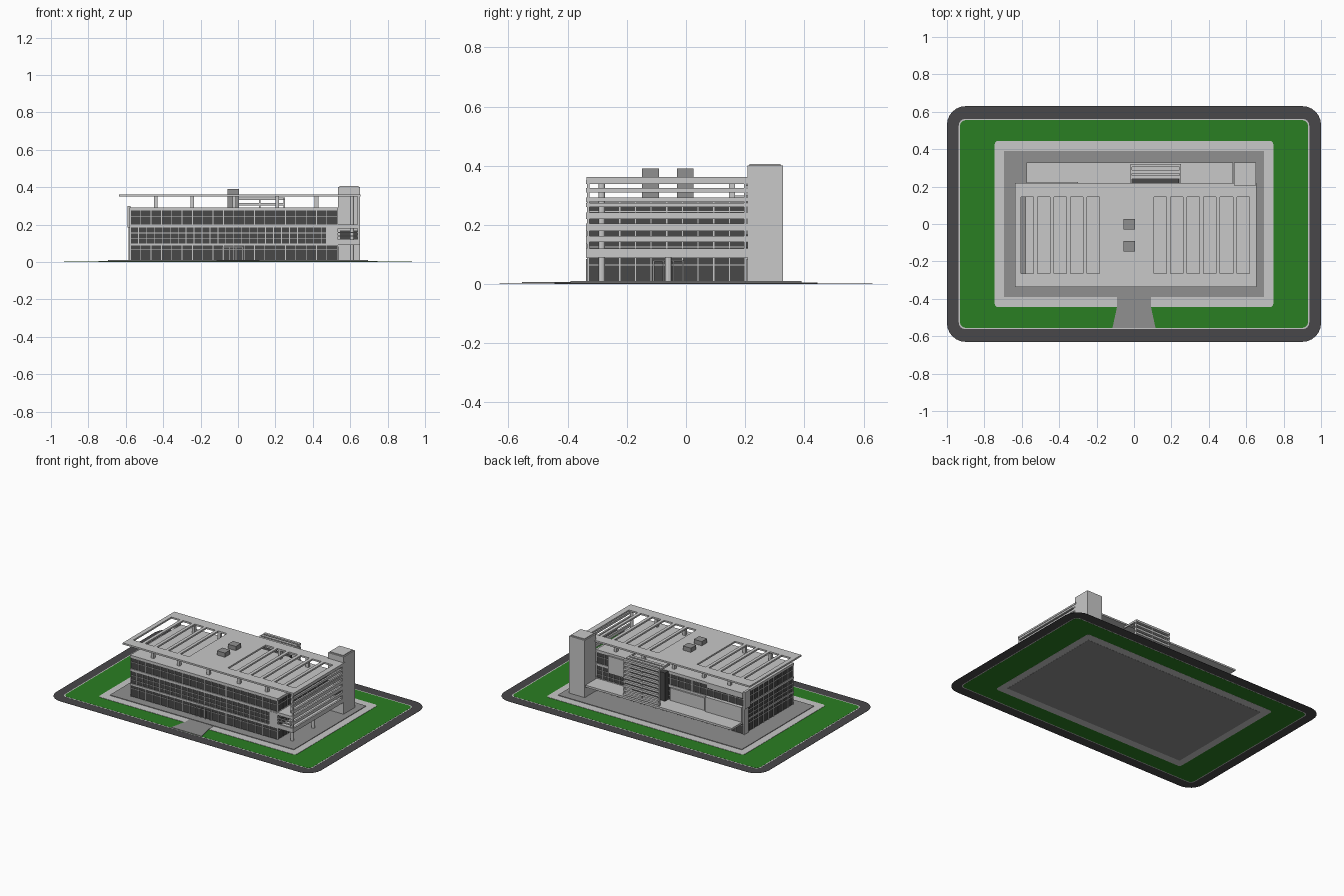
import bpy, bmesh, math
from mathutils import Vector

cube = bpy.data.objects.get("Cube")
if cube:
    bpy.data.objects.remove(cube, do_unlink=True)


def material(name, color):
    m = bpy.data.materials.new(name)
    m.use_nodes = True
    rgba = (*color, 1)
    m.diffuse_color = rgba
    m.node_tree.nodes["Principled BSDF"].inputs["Base Color"].default_value = rgba
    return m


LIGHT = material("light concrete", (0.58, 0.58, 0.58))
GREY = material("grey paving", (0.28, 0.28, 0.28))
GLASS = material("dark glass", (0.065, 0.065, 0.065))
ROAD = material("asphalt", (0.065, 0.063, 0.067))
GRASS = material("grass", (0.023, 0.21, 0.016))


def finish(name, bm, mat):
    bmesh.ops.recalc_face_normals(bm, faces=bm.faces)
    me = bpy.data.meshes.new(name)
    bm.to_mesh(me)
    bm.free()
    me.materials.append(mat)
    ob = bpy.data.objects.new(name, me)
    bpy.context.collection.objects.link(ob)
    return ob


def boxes(name, mat, spans):
    """One object from boxes given as (x0, x1, y0, y1, z0, z1)."""
    bm = bmesh.new()
    for x0, x1, y0, y1, z0, z1 in spans:
        verts = bmesh.ops.create_cube(bm, size=1)["verts"]
        for v in verts:
            v.co = Vector((x1 if v.co.x > 0 else x0,
                           y1 if v.co.y > 0 else y0,
                           z1 if v.co.z > 0 else z0))
    return finish(name, bm, mat)


def prism(name, mat, points, z0, z1):
    bm = bmesh.new()
    face = bm.faces.new([bm.verts.new((x, y, z0)) for x, y in points])
    ext = bmesh.ops.extrude_face_region(bm, geom=[face])["geom"]
    for v in ext:
        if isinstance(v, bmesh.types.BMVert):
            v.co.z = z1
    return finish(name, bm, mat)


def rounded(hx, hy, r, steps=6):
    pts = []
    for q, (sx, sy) in enumerate(((1, 1), (-1, 1), (-1, -1), (1, -1))):
        for i in range(steps + 1):
            a = (q + i / steps) * math.pi / 2
            pts.append((sx * (hx - r) + r * math.cos(a),
                        sy * (hy - r) + r * math.sin(a)))
    return pts


def spread(a, b, n):
    return [a + (b - a) * i / n for i in range(n + 1)]


# Site: nested layers, each showing on both top and underside
prism("road", ROAD, rounded(1, 0.63, 0.1), 0.002, 0.003)
prism("curb", LIGHT, rounded(0.937, 0.562, 0.035), 0.0016, 0.0036)
prism("lawn", GRASS, rounded(0.93, 0.555, 0.03), 0.0012, 0.0042)
prism("walkway", LIGHT, rounded(0.745, 0.445, 0.02), 0.0008, 0.006)
boxes("plaza", GREY, [(-0.695, 0.695, -0.39, 0.39, 0, 0.01)])
prism("entrance_path", GREY,
      [(-0.115, -0.555), (0.115, -0.555), (0.09, -0.44), (0.09, -0.39),
       (-0.09, -0.39), (-0.09, -0.44)], 0.003, 0.0075)

# Main volume
L, R, F, B = -0.575, 0.53, -0.33, 0.2
boxes("glass_body", GLASS, [(L, R, F, B, 0.01, 0.277)])
boxes("floor_bands", LIGHT, [
    (L - 0.005, R + 0.005, F - 0.006, B + 0.005, z0, z1)
    for z0, z1 in ((0.088, 0.1), (0.185, 0.2), (0.275, 0.292))])

# Mullions and transoms on the four facades
bars = []
w, d = 0.002, 0.004
for z0, z1, n in ((0.01, 0.09, 20), (0.1, 0.19, 26), (0.2, 0.277, 20)):
    for x in spread(L, R, n):
        bars.append((x - w, x + w, F - d, F, z0, z1))
        bars.append((x - w, x + w, B, B + d, z0, z1))
    for y in spread(F, B, 10):
        bars.append((L - d, L, y - w, y + w, z0, z1))
        bars.append((R, R + d, y - w, y + w, z0, z1))
for z in (0.065, 0.125, 0.155, 0.245):
    t = 0.0015
    bars += [(L, R, F - d, F, z - t, z + t), (L, R, B, B + d, z - t, z + t),
             (L - d, L, F, B, z - t, z + t), (R, R + d, F, B, z - t, z + t)]
boxes("window_bars", LIGHT, bars)

# Doors
boxes("front_door_frame", GREY, [
    (x - 0.003, x + 0.003, F - 0.008, F, 0.01, 0.08) for x in spread(-0.08, 0.025, 3)
] + [(-0.08, 0.025, F - 0.008, F, 0.078, 0.084)])
boxes("side_door_frame", GREY, [
    (R, R + 0.008, y - 0.003, y + 0.003, 0.01, 0.08) for y in spread(-0.11, -0.01, 3)
] + [(R, R + 0.008, -0.11, -0.01, 0.076, 0.082)])

# Solid wall panels
boxes("front_corner_panel", LIGHT, [(0.47, R + 0.005, F - 0.008, F, 0.095, 0.192)])
boxes("west_corner_wall", LIGHT, [
    (-0.592, L, 0.15, 0.207, 0.185, 0.3),
    (-0.585, L, 0.16, 0.207, 0.01, 0.19)])
boxes("back_panels", LIGHT, [
    (0.27, 0.44, B, B + 0.015, 0.16, 0.277),
    (-0.29, -0.03, B, B + 0.015, 0.1, 0.185),
    (L, -0.3, B, B + 0.025, 0.1, 0.2),
    (L, -0.3, B, B + 0.01, 0.255, 0.292)])

# Back ledge above the ground floor
boxes("back_ledge", LIGHT, [(L, R, B, 0.328, 0.083, 0.097)])

# Slatted back bay
bx0, bx1, by = -0.02, 0.25, 0.318
bay = [(x - 0.004, x + 0.004, by - 0.012, by, 0.097, 0.345) for x in spread(bx0 + 0.004, bx1 - 0.004, 2)]
bay += [(bx0, bx1, by - 0.014, by + 0.004, z - 0.007, z + 0.007) for z in spread(0.11, 0.338, 8)]
bay += [(bx0, bx1, y - 0.01, y + 0.01, 0.332, 0.345) for y in (0.25, 0.28)]
bay += [(x - 0.004, x + 0.004, B, by, 0.332, 0.345) for x in (bx0 + 0.004, bx1 - 0.004)]
boxes("back_bay_slats", LIGHT, bay)
boxes("back_bay_core", GLASS, [(bx0 + 0.01, bx1 - 0.01, B, 0.24, 0.097, 0.29)])

# East terrace with floors, rails and round columns
E = 0.652
boxes("terrace_floors", LIGHT, [(R, E - 0.01, F, B, z, z + 0.01) for z in (0.09, 0.188)])
rails = [(E - 0.012, E, F - 0.008, 0.207, z0, z1) for z0, z1 in (
    (0.09, 0.12), (0.142, 0.162), (0.18, 0.205), (0.22, 0.242),
    (0.26, 0.274), (0.279, 0.292), (0.31, 0.325), (0.338, 0.352))]
rails += [(E - 0.012, E, y - 0.004, y + 0.004, 0.09, 0.352) for y in (F, 0.2)]
rails += [(R, E, F - 0.008, F + 0.004, z0, z1)
          for z0, z1 in ((0.09, 0.12), (0.136, 0.142), (0.155, 0.16), (0.18, 0.2))]
boxes("terrace_rails", LIGHT, rails)
for i, y in enumerate((-0.285, -0.06)):
    pts = [(0.61 + 0.011 * math.cos(a * math.pi / 6), y + 0.011 * math.sin(a * math.pi / 6))
           for a in range(12)]
    prism(f"terrace_column_{i + 1}", LIGHT, pts, 0.01, 0.35 if i == 0 else 0.09)

# Stair tower
boxes("stair_tower", LIGHT, [(0.535, E, 0.207, 0.328, 0.01, 0.4),
                             (0.543, E - 0.008, 0.215, 0.32, 0.4, 0.406)])
boxes("tower_window", GLASS, [(0.545, 0.64, 0.203, 0.208, 0.122, 0.168)])

# Roof canopy with open slots, on posts
cx0, cx1, cy0, cy1 = -0.635, 0.655, -0.337, 0.22
sy0, sy1, slot, pitch = -0.265, 0.145, 0.067, 0.0885
starts = [-0.605 + pitch * i for i in range(5)] + [0.107 + pitch * i for i in range(6)]
canopy = [(cx0, cx1, cy0, sy0, 0.35, 0.361), (cx0, cx1, sy1, cy1, 0.35, 0.361)]
edge = cx0
for s in starts:
    canopy.append((edge, s, sy0, sy1, 0.35, 0.361))
    edge = s + slot
canopy.append((edge, cx1, sy0, sy1, 0.35, 0.361))
boxes("roof_canopy", LIGHT, canopy)
boxes("canopy_posts", LIGHT, [
    (x - 0.01, x + 0.01, y - 0.01, y + 0.01, 0.29, 0.351)
    for x in (-0.44, -0.245, -0.02, 0.21, 0.42) for y in (-0.285, 0.155)])

# Rooftop vents
boxes("roof_vents", GREY, [(-0.055, 0.005, y, y + 0.056, 0.29, 0.39) for y in (-0.148, -0.03)])
